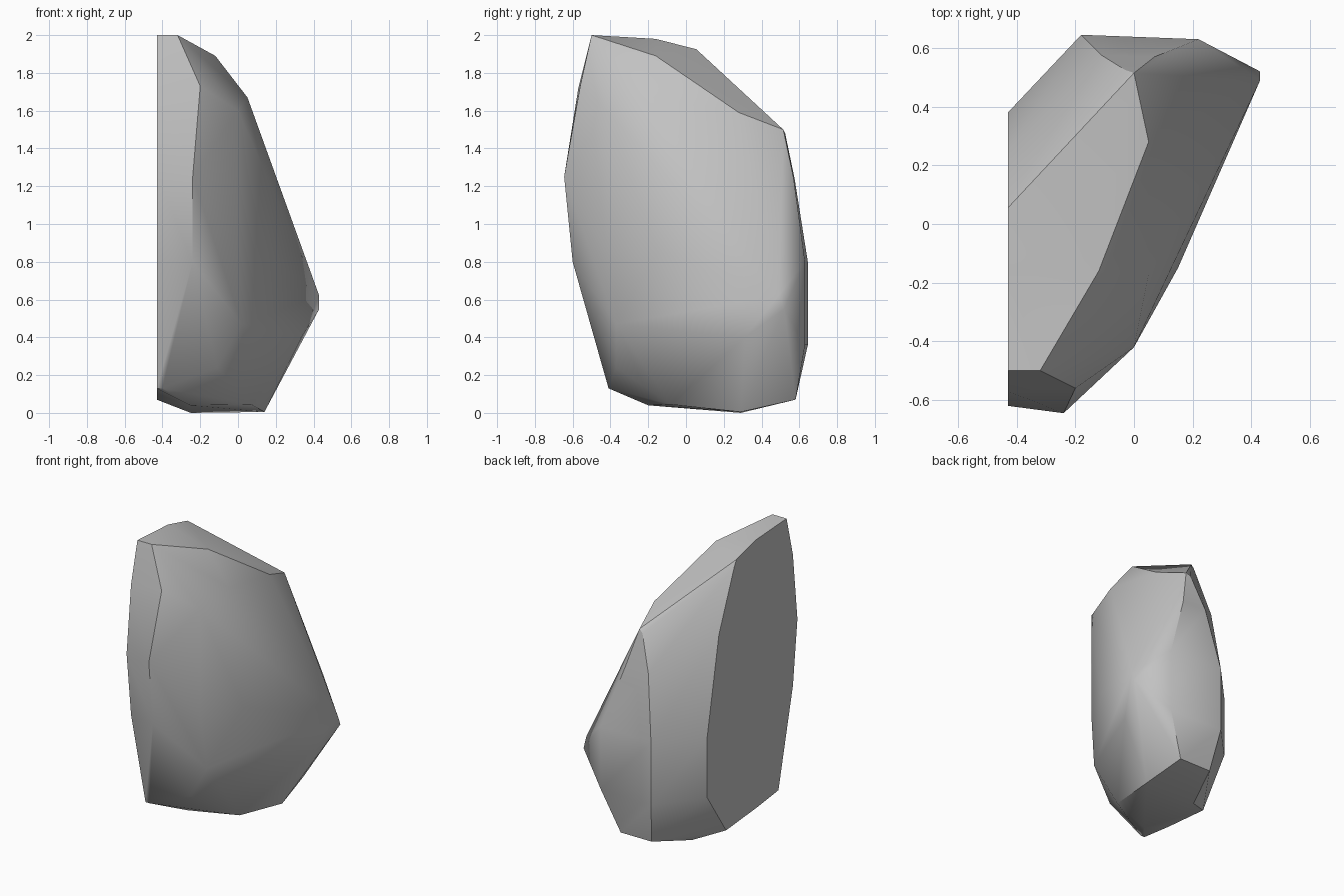
import bpy
import bmesh
import math

cube = bpy.data.objects.get("Cube")
if cube:
    bpy.data.objects.remove(cube, do_unlink=True)

# Flat broken side of the stone: outline as (y, z) pairs at one x
broken_x = -0.43
broken_outline = [(-.5, 2), (-.57, 1.72), (-.62, 1.25), (-.57, .8), (-.41, .13),
                  (-.17, .1), (.17, .07), (.38, .38), (.38, .8),
                  (.25, 1.47), (.08, 1.88), (.055, 1.925), (-.16, 1.98)]

# Chiselled ridges of the stone, each a short run of corner points
front_ridge = [(-.32, -.5, 2), (-.2, -.56, 1.73), (-.24, -.645, 1.25),
               (-.24, -.6, .8), (-.11, -.37, .24), (-.4, -.41, .13)]
top_ridge = [(-.12, -.16, 1.89), (.05, .28, 1.59), (0, .515, 1.5), (-.03, .525, 1.48)]
back_ridge = [(-.11, .575, 1.24), (-.18, .645, .8), (-.18, .645, .36), (-.14, .58, .07)]
back_corner = [(.07, .57, 1.24), (.22, .63, .8), (.22, .63, .36), (.1, .58, .07)]
side_tip = [(.43, .49, .62), (.43, .52, .55), (.335, .31, .4)]
side_bulge = [(.05, -.17, 1.67), (0, -.42, 1.6), (0, -.42, .85),
              (.15, -.15, .85), (.02, -.37, .47)]
base = [(-.25, -.2, .04), (.07, -.08, .045), (.14, .29, .005), (-.25, .29, 0)]


def make_material(name, colour):
    material = bpy.data.materials.new(name)
    material.use_nodes = True
    material.diffuse_color = colour
    shader = material.node_tree.nodes["Principled BSDF"]
    shader.inputs["Base Color"].default_value = colour
    shader.inputs["Roughness"].default_value = 0.9
    return material


def make_stone(name, points, material):
    """Wrap the corner points in a faceted shell and merge flat areas."""
    bm = bmesh.new()
    for point in points:
        bm.verts.new(point)
    hull = bmesh.ops.convex_hull(bm, input=bm.verts)
    leftovers = {g for g in hull["geom_interior"] + hull["geom_unused"]
                 if isinstance(g, bmesh.types.BMVert)}
    bmesh.ops.delete(bm, geom=list(leftovers), context="VERTS")
    bmesh.ops.dissolve_limit(bm, angle_limit=math.radians(1),
                             verts=bm.verts, edges=bm.edges)
    bmesh.ops.recalc_face_normals(bm, faces=bm.faces)
    mesh = bpy.data.meshes.new(name)
    bm.to_mesh(mesh)
    bm.free()
    mesh.materials.append(material)
    stone = bpy.data.objects.new(name, mesh)
    bpy.context.collection.objects.link(stone)
    return stone


corners = [(broken_x, y, z) for y, z in broken_outline]
for ridge in (front_ridge, top_ridge, back_ridge, back_corner, side_tip, side_bulge, base):
    corners += ridge

stone = make_stone("rock", corners, make_material("stone grey", (.54, .54, .54, 1)))

# Soft shading over shallow facets, crisp edges on the chiselled ridges
bpy.ops.object.select_all(action="DESELECT")
stone.select_set(True)
bpy.context.view_layer.objects.active = stone
bpy.ops.object.shade_smooth_by_angle(angle=math.radians(30))
